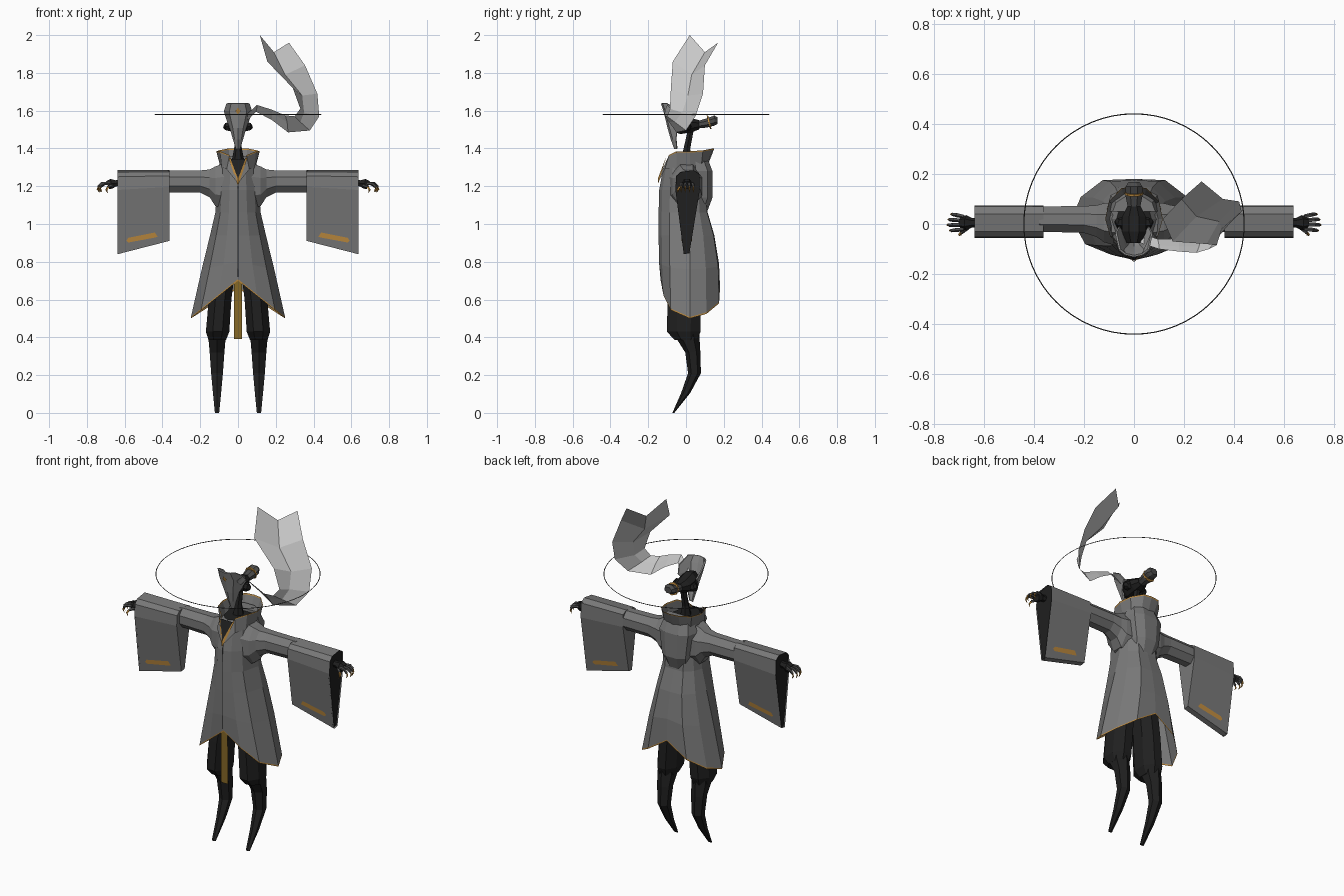
import bpy, bmesh, math
from mathutils import Vector


def material(name, rgb):
    m = bpy.data.materials.new(name)
    m.diffuse_color = (*rgb, 1)
    return m


GREY = material("coat grey", (.19, .19, .19))
BLACK = material("cloth black", (.014, .014, .014))
GOLD = material("trim gold", (.52, .26, .05))
DARKGOLD = material("sash dark gold", (.24, .14, .02))
PALE = material("plume pale grey", (.58, .58, .58))
MASK = material("mask grey", (.28, .28, .28))
STEEL = material("dark steel", (.07, .07, .07))


def mesh(name, verts, faces, mats, rule=None):
    me = bpy.data.meshes.new(name)
    me.from_pydata([Vector(v) for v in verts], [], faces)
    for m in mats:
        me.materials.append(m)
    bm = bmesh.new()
    bm.from_mesh(me)
    bmesh.ops.recalc_face_normals(bm, faces=bm.faces)
    bm.to_mesh(me)
    bm.free()
    if rule:
        for i, p in enumerate(me.polygons):
            p.material_index = rule(i)
    ob = bpy.data.objects.new(name, me)
    bpy.context.collection.objects.link(ob)
    return ob


def loft(name, rings, mats, rule=None, closed=True, caps=(True, True)):
    n = len(rings[0])
    verts = [v for r in rings for v in r]
    span = n if closed else n - 1
    faces = [(k*n + i, k*n + (i+1) % n, (k+1)*n + (i+1) % n, (k+1)*n + i)
             for k in range(len(rings) - 1) for i in range(span)]
    if closed and caps[0]:
        faces.append(tuple(range(n)))
    if closed and caps[1]:
        faces.append(tuple(range(len(verts) - n, len(verts))))
    return mesh(name, verts, faces, mats, rule)


def tube(name, pts, radii, n, mat):
    pts = [Vector(p) for p in pts]
    rings = []
    for i, p in enumerate(pts):
        d = pts[min(i+1, len(pts)-1)] - pts[max(i-1, 0)]
        q = d.to_track_quat('Z', 'Y')
        rings.append([p + q @ Vector((radii[i]*math.cos(2*math.pi*k/n),
                                      radii[i]*math.sin(2*math.pi*k/n), 0)) for k in range(n)])
    return loft(name, rings, [mat])


def ellipse_z(cx, cy, z, rx, ry, n):
    return [(cx + rx*math.cos(2*math.pi*(k+.5)/n), cy + ry*math.sin(2*math.pi*(k+.5)/n), z)
            for k in range(n)]


def both(half):
    """mirror a centre-starting, centre-ending half outline into a full ring"""
    return half + [(-x, y, z) for x, y, z in half[-2:0:-1]]


# coat body: half section lofted from shoulders to the swallowtail hem
SECT = [(0, -1), (.4, -.9), (.78, -.65), (1, 0), (.85, .55), (.5, .97), (0, 1)]


def coat_ring(z, wx, yf, yb, front=0, back=0, cy=.02):
    out = []
    for fx, fy in SECT:
        y = cy + (cy - yf if fy < 0 else yb - cy) * fy
        lift = (front if fy < 0 else back) * (1 - fx)
        out.append((wx*fx, y, z + lift))
    return both(out)


rows = [coat_ring(1.345, .07, -.095, .085), coat_ring(1.30, .10, -.12, .10),
        coat_ring(1.18, .112, -.142, .105), coat_ring(1.06, .12, -.145, .115),
        coat_ring(.94, .148, -.145, .15), coat_ring(.76, .192, -.143, .175, .04, .03),
        coat_ring(.508, .249, -.135, .18, .2, .16), coat_ring(.50, .25, -.134, .18, .2, .16)]
loft("coat_body", rows, [GREY, GOLD, BLACK],
     lambda i: 1 if 72 <= i < 84 else (2 if i >= 84 else 0), caps=(True, False))

# hood panel hanging on the back
hood = []
for z, w, y in [(1.36, .085, .11), (1.28, .11, .14), (1.14, .09, .14), (1.065, .065, .112)]:
    hood.append([(-w, .05, z), (-w*.85, y-.025, z), (-w*.4, y, z),
                 (w*.4, y, z), (w*.85, y-.025, z), (w, .05, z)])
loft("back_panel", hood, [GREY])

# collar with gold rim, open at the front
top = [(.006, -.142, 1.25), (.045, -.09, 1.365), (.095, -.05, 1.385), (.115, .02, 1.385),
       (.10, .09, 1.39), (.05, .143, 1.40), (0, .15, 1.40)]
low = [(.004, -.146, 1.22), (.06, -.112, 1.29), (.085, -.05, 1.29), (.09, .02, 1.29),
       (.085, .08, 1.30), (.04, .11, 1.31), (0, .115, 1.31)]


def strip(half):
    return half + [(-x, y, z) for x, y, z in half[-2::-1]]


near = [tuple(Vector(a).lerp(Vector(b), .08)) for a, b in zip(top, low)]
loft("collar", [strip(low), strip(near), strip(top)], [GREY, GOLD],
     lambda i: 1 if i >= 12 else 0, closed=False)
mesh("neck_opening", [(-.042, -.105, 1.345), (.042, -.105, 1.345), (0, -.146, 1.24)],
     [(0, 1, 2)], [BLACK])
for s in (1, -1):
    mesh("lapel_trim", [(s*.042, -.107, 1.35), (s*.05, -.106, 1.35), (s*.003, -.149, 1.21),
                        (0, -.149, 1.21), (0, -.149, 1.24)], [(0, 1, 2, 3, 4)], [GOLD])
mesh("front_seam", [(-.002, -.147, .72), (.002, -.147, .72), (.002, -.147, 1.2), (-.002, -.147, 1.2)],
     [(0, 1, 2, 3)], [BLACK])

# hanging sash
mesh("front_sash", [(-.022, -.125, .39), (.022, -.125, .39), (.022, -.128, .70), (-.022, -.128, .70)],
     [(0, 1, 2, 3)], [DARKGOLD])

WEDGE = [(-.052, 1.25), (-.03, 1.275), (.04, 1.285), (.07, 1.265), (.073, 1.18),
         (.018, .845), (-.012, .84), (-.056, 1.18)]
for s in (1, -1):
    # upper sleeve
    arm = []
    for x, yc, zc, ry, rz in [(.07, .0, 1.20, .09, .125), (.12, .005, 1.20, .08, .107),
                              (.15, .012, 1.215, .065, .075), (.20, .018, 1.225, .055, .06),
                              (.38, .02, 1.225, .052, .058)]:
        arm.append([(s*x, yc + ry*1.05*math.cos(math.pi*(k+.5)/4), zc + rz*1.06*math.sin(math.pi*(k+.5)/4))
                    for k in range(8)])
    loft("upper_sleeve", arm, [GREY])

    # wide hanging sleeve with dark opening
    def wedge(x, k):
        return [(s*x, y, 1.283 - (1.283 - z)*k) for y, z in WEDGE]
    loft("wide_sleeve", [wedge(.362, .84), wedge(.638, 1)], [GREY], caps=(True, False))
    mesh("sleeve_lining", wedge(.63, .998), [tuple(range(8))], [BLACK])
    # gold stripes, front and back
    for ya, yb in ((-.056, -.012), (.073, .018)):
        pts = []
        for x, z in [(.425, .932), (.44, .955), (.58, .927), (.592, .912), (.58, .902), (.44, .928)]:
            k = .84 + .16*(x - .362)/.276
            t = (1.283 - (1.283 - z)/1 - 1.18) / (.842 - 1.18)
            zt = 1.283 - (1.283 - z)/k
            t = (1.18 - zt)/(1.18 - .842)
            y = ya + (yb - ya)*t
            pts.append((s*x, y + (.003 if ya > 0 else -.003), z))
        mesh("sleeve_stripe", pts, [tuple(range(6))], [GOLD])

    # hand: wrist, palm, fingers with gold claws
    tube("wrist", [(s*.60, .005, 1.22), (s*.655, .005, 1.215)], [.022, .018], 6, BLACK)
    tube("palm", [(s*.65, .005, 1.215), (s*.67, .005, 1.213), (s*.69, .005, 1.205)],
         [.02, .03, .026], 6, BLACK)
    for j, y in enumerate((-.02, -.003, .014, .03)):
        e = (.735, .745, .742, .73)[j]
        tube("finger", [(s*.68, y, 1.215), (s*(e-.022), y*1.2, 1.213), (s*(e-.005), y*1.3, 1.198)],
             [.008, .009, .007], 5, STEEL)
        tube("claw", [(s*(e-.006), y*1.3, 1.2), (s*(e-.001), y*1.3, 1.185), (s*(e-.01), y*1.3, 1.168)],
             [.006, .005, .001], 4, GOLD)
    tube("thumb", [(s*.665, -.015, 1.205), (s*.69, -.035, 1.195)], [.009, .007], 5, STEEL)
    tube("thumb_claw", [(s*.688, -.034, 1.196), (s*.697, -.042, 1.18), (s*.69, -.045, 1.165)],
         [.007, .006, .001], 4, GOLD)

    # baggy shorts and pointed lower leg
    loft("shorts_leg", [ellipse_z(s*cx, cy, z, rx, ry, 8) for z, cx, cy, rx, ry in
         [(.80, .07, 0, .065, .085), (.60, .095, -.01, .065, .095),
          (.43, .108, -.012, .067, .096), (.385, .11, 0, .05, .065)]], [BLACK])
    loft("lower_leg", [ellipse_z(s*cx, cy, z, rx, ry, 6) for z, cx, cy, rx, ry in
         [(.44, .111, .005, .05, .065), (.39, .111, .012, .052, .06), (.32, .111, .036, .045, .04),
          (.21, .111, .045, .036, .034), (.105, .111, -.002, .025, .024),
          (0, .111, -.067, .013, .005)]], [BLACK])
    # ear blocks
    tube("ear", [(s*.04, .005, 1.515), (s*.06, .005, 1.515), (s*.07, .015, 1.51)],
         [.026, .024, .012], 6, BLACK)

# neck and head
tube("neck", [(0, .0, 1.28), (0, .005, 1.40), (0, .03, 1.52)], [.045, .02, .017], 6, BLACK)


def head_ring(y, w, z0, z1):
    zc, h = (z0 + z1)/2, (z1 - z0)/2
    return [(w*1.06*math.cos(math.pi*(k+.5)/4), y, zc + h*1.06*math.sin(math.pi*(k+.5)/4)) for k in range(8)]


loft("head", [head_ring(-.075, .03, 1.49, 1.57), head_ring(-.03, .05, 1.475, 1.58),
              head_ring(.03, .048, 1.485, 1.56), head_ring(.07, .028, 1.50, 1.55)], [BLACK])
loft("head_tail", [head_ring(.06, .024, 1.505, 1.545), head_ring(.11, .034, 1.51, 1.56),
                   head_ring(.15, .034, 1.52, 1.575), head_ring(.168, .022, 1.53, 1.565)], [STEEL])
tube("tail_band", [(0, .118, 1.538), (0, .126, 1.54)], [.037, .037], 8, GOLD)

# mask with a centre ridge and a gold diamond
rows = []
for z, w, yc, ye in [(1.64, .054, -.125, -.10), (1.60, .068, -.112, -.035), (1.56, .056, -.102, -.01),
                     (1.51, .037, -.09, -.045), (1.45, .02, -.073, -.05), (1.40, .005, -.055, -.045)]:
    rows.append([(-w, ye, z), (-w*.6, yc + .008, z), (0, yc, z), (w*.6, yc + .008, z), (w, ye, z)])
m = loft("mask", rows, [MASK], closed=False)
m.modifiers.new("thick", 'SOLIDIFY').thickness = .008
mesh("mask_diamond", [(0, -.131, 1.615), (-.014, -.125, 1.598), (0, -.12, 1.58), (.014, -.125, 1.598)],
     [(0, 1, 2, 3)], [GOLD])

# folded plume sweeping from the head: edge, fold, edge
plume = [
    [(.115, .02, 2.0), (.19, .10, 1.91), (.27, .17, 1.96)],
    [(.155, -.07, 1.86), (.25, .03, 1.79), (.355, .10, 1.84)],
    [(.29, -.08, 1.72), (.34, .01, 1.68), (.42, .09, 1.69)],
    [(.33, -.085, 1.61), (.35, -.02, 1.59), (.43, .05, 1.57)],
    [(.30, -.10, 1.57), (.33, -.06, 1.54), (.38, .0, 1.495)],
    [(.25, -.115, 1.575), (.26, -.09, 1.54), (.265, -.05, 1.485)],
    [(.18, -.11, 1.605), (.18, -.09, 1.585), (.18, -.06, 1.55)],
    [(.10, -.10, 1.63), (.10, -.085, 1.615), (.095, -.06, 1.595)],
    [(.025, -.075, 1.56), (.03, -.06, 1.545), (.035, -.04, 1.53)]]
loft("plume", plume, [PALE], closed=False)

# thin halo ring
bpy.ops.mesh.primitive_torus_add(major_radius=.44, minor_radius=.0022, major_segments=64,
                                 minor_segments=4, location=(0, 0, 1.58))
halo = bpy.context.object
halo.name = "halo_ring"
halo.data.materials.append(STEEL)
